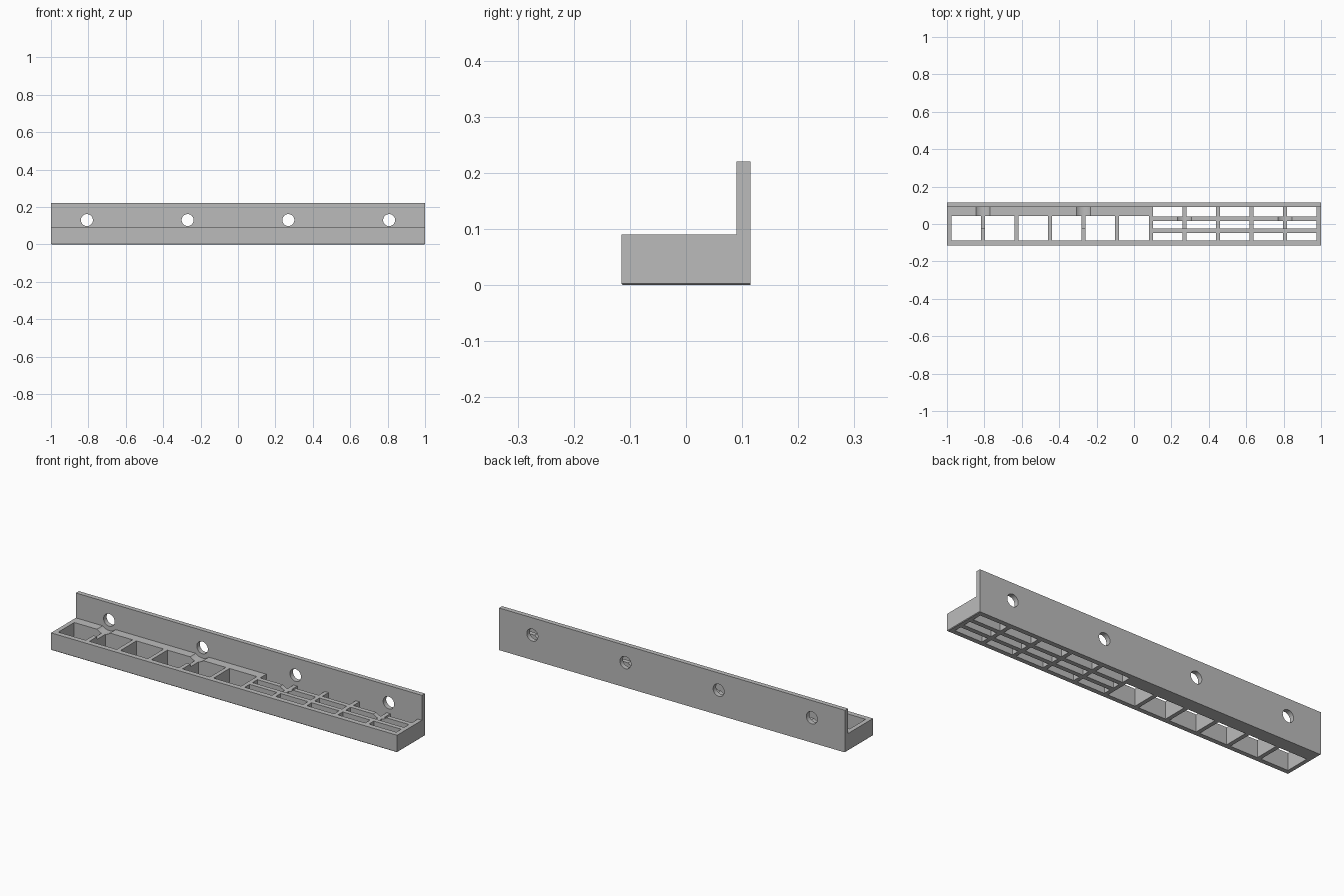
import bpy, bmesh, math
from mathutils import Matrix, Vector

if "Cube" in bpy.data.objects:
    bpy.data.objects.remove(bpy.data.objects["Cube"], do_unlink=True)

grey = bpy.data.materials.new("plain grey")
grey.use_nodes = True
grey.diffuse_color = (0.5, 0.5, 0.5, 1)
grey.node_tree.nodes["Principled BSDF"].inputs["Base Color"].default_value = (0.5, 0.5, 0.5, 1)

PITCH, CELL = 0.1795, 0.158
FRONT, WALL, BACK = -0.115, 0.09, 0.115
BASE_TOP, TOP = 0.09, 0.22
HOLE_Z = 0.13


def add_box(bm, x0, x1, y0, y1, z0, z1):
    size = Vector((x1 - x0, y1 - y0, z1 - z0))
    mid = Vector((x0 + x1, y0 + y1, z0 + z1)) / 2
    return bmesh.ops.create_cube(
        bm, size=1, matrix=Matrix.Translation(mid) @ Matrix.Diagonal(size).to_4x4())


def add_rod(bm, x, z, radius, y0, y1):
    bmesh.ops.create_cone(
        bm, cap_ends=True, segments=40, radius1=radius, radius2=radius, depth=y1 - y0,
        matrix=Matrix.Translation((x, (y0 + y1) / 2, z)) @ Matrix.Rotation(math.pi / 2, 4, 'X'))


def finish(bm, name):
    bmesh.ops.recalc_face_normals(bm, faces=bm.faces[:])
    mesh = bpy.data.meshes.new(name)
    bm.to_mesh(mesh)
    bm.free()
    mesh.materials.append(grey)
    ob = bpy.data.objects.new(name, mesh)
    bpy.context.collection.objects.link(ob)
    return ob


def solid(name, y0, y1, height):
    """Block with a tiny chamfer along the outer bottom edges."""
    bm = bmesh.new()
    add_box(bm, -1, 1, y0, y1, 0, height)
    low = [e for e in bm.edges if all(v.co.z < 0.001 for v in e.verts)
           and (abs(e.verts[0].co.x - e.verts[1].co.x) < 0.01
                or all(v.co.y < FRONT + 0.001 for v in e.verts))]
    bmesh.ops.bevel(bm, geom=low, offset=0.003, segments=1, affect='EDGES')
    return finish(bm, name)


def cut(ob, bm, name):
    cutter = finish(bm, name)
    cutter.hide_render = True
    mod = ob.modifiers.new(name, 'BOOLEAN')
    mod.operation, mod.solver, mod.object = 'DIFFERENCE', 'EXACT', cutter
    bpy.context.view_layer.objects.active = ob
    bpy.ops.object.modifier_apply(modifier=mod.name)
    bpy.data.objects.remove(cutter, do_unlink=True)


base = solid("base_tray", FRONT, WALL, BASE_TOP)
wall = solid("back_flange", WALL, BACK, TOP)

# Single wide pockets on one half, three-row grid on the other
cells = bmesh.new()
for i in range(11):
    x = (i - 5) * PITCH
    rows = [(-0.088, 0.043)] if i < 6 else [(-0.088, -0.048), (-0.024, 0.016), (0.04, 0.1)]
    for y0, y1 in rows:
        add_box(cells, x - CELL / 2, x + CELL / 2, y0, y1, -0.05, 0.15)
cut(base, cells, "cell_cutter")

# Screw holes in the flange with head clearance grooves in the tray
holes, grooves = bmesh.new(), bmesh.new()
for k in (-4.5, -1.5, 1.5, 4.5):
    add_rod(holes, k * PITCH, HOLE_Z, 0.032, 0.05, 0.15)
    add_rod(grooves, k * PITCH, HOLE_Z, 0.055, -0.024, 0.1)
cut(wall, holes, "hole_cutter")
cut(base, grooves, "groove_cutter")

# Crisp edges, smooth bores
for ob in (base, wall):
    bpy.ops.object.select_all(action='DESELECT')
    ob.select_set(True)
    bpy.context.view_layer.objects.active = ob
    bpy.ops.object.shade_smooth_by_angle(angle=math.radians(30))
